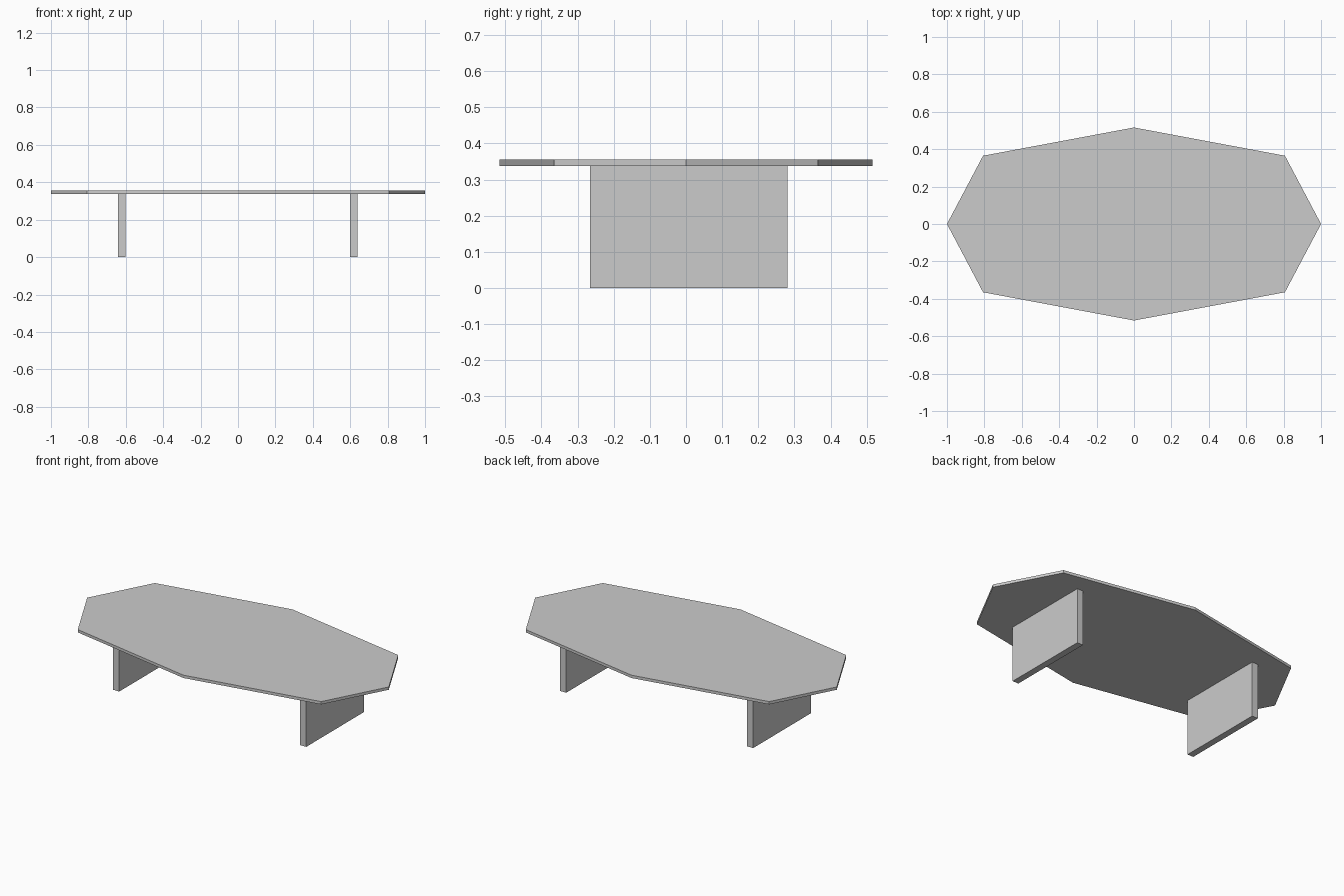
import bpy
import bmesh
from mathutils import Matrix

cube = bpy.data.objects.get("Cube")
if cube:
    bpy.data.objects.remove(cube, do_unlink=True)

grey = bpy.data.materials.new("light_grey")
grey.use_nodes = True
grey.diffuse_color = (0.6, 0.6, 0.6, 1)
grey.node_tree.nodes["Principled BSDF"].inputs["Base Color"].default_value = (0.6, 0.6, 0.6, 1)

LEG_HEIGHT = 0.338
TOP_HEIGHT = 0.355


def add_object(name, bm):
    bmesh.ops.recalc_face_normals(bm, faces=bm.faces)
    mesh = bpy.data.meshes.new(name)
    bm.to_mesh(mesh)
    bm.free()
    mesh.materials.append(grey)
    bpy.context.collection.objects.link(bpy.data.objects.new(name, mesh))


def add_box(name, size, center):
    bm = bmesh.new()
    bmesh.ops.create_cube(bm, size=1, matrix=Matrix.Translation(center) @ Matrix.Diagonal((*size, 1)))
    add_object(name, bm)


# Table top: stretched octagonal slab
outline = [(1, 0), (0.807, 0.365), (0, 0.516), (-0.807, 0.365),
           (-1, 0), (-0.807, -0.365), (0, -0.516), (0.807, -0.365)]
bm = bmesh.new()
face = bm.faces.new([bm.verts.new((x, y, LEG_HEIGHT)) for x, y in outline])
extruded = bmesh.ops.extrude_face_region(bm, geom=[face], use_keep_orig=True)
verts = [v for v in extruded["geom"] if isinstance(v, bmesh.types.BMVert)]
bmesh.ops.translate(bm, verts=verts, vec=(0, 0, TOP_HEIGHT - LEG_HEIGHT))
add_object("table_top", bm)

# Two upright panel legs
for name, x in (("left_leg", 0.618), ("right_leg", -0.622)):
    add_box(name, (0.04, 0.546, LEG_HEIGHT), (x, 0.008, LEG_HEIGHT / 2))
